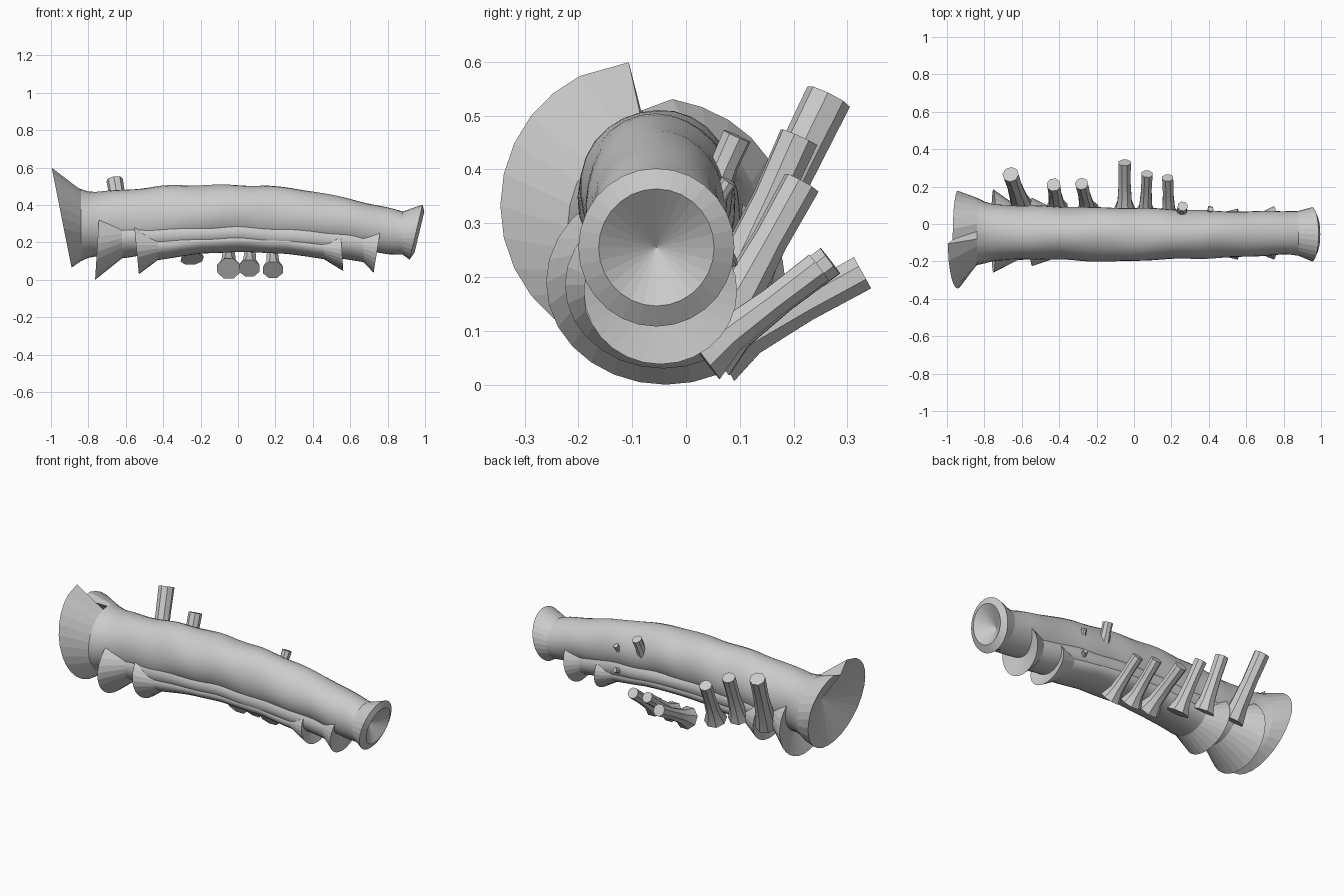
import bpy, bmesh, math
from mathutils import Vector

if "Cube" in bpy.data.objects:
    bpy.data.objects.remove(bpy.data.objects["Cube"])

N = 28
grey = bpy.data.materials.new("light_grey")
grey.diffuse_color = (0.6, 0.6, 0.6, 1)
grey.use_nodes = True
grey.node_tree.nodes["Principled BSDF"].inputs["Base Color"].default_value = grey.diffuse_color


def finish(bm, name, angle, flat=()):
    bmesh.ops.recalc_face_normals(bm, faces=bm.faces[:])
    bm.faces.index_update()
    flat_ids = [f.index for f in flat]
    me = bpy.data.meshes.new(name)
    bm.to_mesh(me)
    bm.free()
    ob = bpy.data.objects.new(name, me)
    bpy.context.collection.objects.link(ob)
    me.materials.append(grey)
    bpy.ops.object.select_all(action='DESELECT')
    ob.select_set(True)
    bpy.context.view_layer.objects.active = ob
    bpy.ops.object.shade_smooth_by_angle(angle=math.radians(angle))
    for i in flat_ids:
        me.polygons[i].use_smooth = False
    return ob


def interp(st, x):
    # blend between neighbouring stations
    for a, b in zip(st, st[1:]):
        if x <= b[0]:
            t = (x - a[0]) / (b[0] - a[0])
            return [p + (q - p) * t for p, q in zip(a[1:], b[1:])]
    return st[-1][1:]


def tube(name, stations, left, right, wobble=0.004, notch=False):
    """stations: x, z_low, z_high, y_low, y_high
    left / right: the same plus tilt, lip scale, lip inset, cone depth"""
    bm = bmesh.new()
    flat = []

    def ring(x, z0, z1, y0, y1, tilt=0, scale=1, amp=0, cut=False):
        vs = []
        for i in range(N):
            a = 2 * math.pi * i / N
            h, lean = (z1 - z0) / 2, tilt
            if cut and i == 8:
                a = math.radians(95)       # pointed peak of the rim
            if cut and 0 < i < 8:          # lower lobe behind the peak
                h *= 0.66 if i == 7 else 0.76
                lean *= 0.5
            c, s = math.cos(a), math.sin(a)
            k = scale + amp / 0.15 * (math.sin(9 * x + 3 * a) + math.sin(21 * x - 2 * a)) * 0.6
            vs.append(bm.verts.new((x + lean * s * scale, (y0 + y1) / 2 + c * k * (y1 - y0) / 2,
                                    (z0 + z1) / 2 + s * k * h)))
        return vs

    def join(a, b):
        out = []
        for i in range(N):
            j = (i + 1) % N
            out.append(bm.faces.new((a[i], a[j], b[j], b[i])))
        return out

    def cap(outer, end, sign):
        x, z0, z1, y0, y1, tilt, lip, inset, depth = end
        if lip < 1:
            inner = ring(x + sign * inset, z0, z1, y0, y1, tilt, lip)
            flat.extend(join(outer, inner))
            outer = inner
        tip = bm.verts.new((x + sign * depth, (y0 + y1) / 2, (z0 + z1) / 2))
        for i in range(N):
            flat.append(bm.faces.new((outer[i], outer[(i + 1) % N], tip)))

    first = ring(*left[:6], cut=notch)
    cap(first, left, 1)
    prev = first
    xa, xb = stations[0][0], stations[-1][0]
    steps = int((xb - xa) / 0.04)
    for k in range(steps + 1):
        x = xa + (xb - xa) * k / steps
        cur = ring(x, *interp(stations, x), amp=wobble if 0 < k < steps else 0)
        faces = join(prev, cur)
        if k == 0:
            flat.extend(faces)
        prev = cur
    last = ring(*right[:6])
    flat.extend(join(prev, last))
    cap(last, right, -1)
    return finish(bm, name, 35, flat)


# Main arched tube with flared ends
tube("main_tube",
     [(-0.84, 0.10, 0.485, -0.22, 0.14), (-0.78, 0.125, 0.472, -0.2, 0.11),
      (-0.6, 0.14, 0.483, -0.19, 0.098), (-0.4, 0.17, 0.5, -0.192, 0.093),
      (-0.1, 0.2, 0.51, -0.2, 0.09), (0.15, 0.2, 0.505, -0.192, 0.08),
      (0.4, 0.19, 0.472, -0.183, 0.072), (0.6, 0.17, 0.434, -0.173, 0.068),
      (0.8, 0.14, 0.387, -0.165, 0.068), (0.88, 0.135, 0.365, -0.17, 0.07)],
     (-0.943, 0.065, 0.60, -0.345, 0.178, -0.053, 1, 0, 0.1),
     (0.952, 0.108, 0.402, -0.2, 0.09, 0.035, 0.74, -0.018, 0.05), notch=True)

# Middle sleeve showing below the main tube
tube("middle_tube",
     [(-0.62, 0.115, 0.33, -0.192, 0.092), (-0.4, 0.145, 0.34, -0.19, 0.088),
      (0, 0.165, 0.335, -0.186, 0.08), (0.4, 0.14, 0.32, -0.176, 0.07),
      (0.67, 0.095, 0.28, -0.158, 0.058)],
     (-0.752, 0.0, 0.38, -0.26, 0.185, 0.012, 1, 0, 0.06),
     (0.747, 0.038, 0.31, -0.19, 0.095, 0.022, 1, 0, 0.03), 0.003)

# Lowest, shortest sleeve
tube("lower_tube",
     [(-0.43, 0.105, 0.265, -0.186, 0.082), (-0.2, 0.14, 0.27, -0.182, 0.078),
      (0, 0.15, 0.27, -0.179, 0.073), (0.25, 0.14, 0.265, -0.174, 0.068),
      (0.46, 0.11, 0.24, -0.168, 0.058)],
     (-0.545, 0.03, 0.34, -0.225, 0.14, -0.015, 1, 0, 0.05),
     (0.555, 0.047, 0.28, -0.19, 0.082, -0.008, 1, 0, 0.03), 0.003)


def peg(name, base, tip, r_base, r_tip):
    # eight sided stub with a splayed foot
    bm = bmesh.new()
    base, tip = Vector(base), Vector(tip)
    d = tip - base
    q = d.to_track_quat('Z', 'X')
    rings = []
    for t, r in ((0, r_base), (0.22, r_tip * 1.15), (0.6, r_tip * 0.95), (1, r_tip)):
        rings.append([bm.verts.new(base + d * t + q @ Vector(
            (r * math.cos(i * math.pi / 4 + 0.39), r * math.sin(i * math.pi / 4 + 0.39), 0)))
            for i in range(8)])
    for a, b in zip(rings, rings[1:]):
        for i in range(8):
            bm.faces.new((a[i], a[(i + 1) % 8], b[(i + 1) % 8], b[i]))
    bm.faces.new(rings[0])
    bm.faces.new(rings[-1])
    finish(bm, name, 20)


# Row of stubs along the back
pegs = [((-0.60, 0.09, 0.18), (-0.66, 0.265, 0.535), 0.065, 0.044),
        ((-0.41, 0.08, 0.17), (-0.43, 0.21, 0.46), 0.062, 0.038),
        ((-0.245, 0.068, 0.11), (-0.28, 0.215, 0.375), 0.064, 0.036),
        ((-0.05, 0.06, 0.06), (-0.05, 0.328, 0.208), 0.066, 0.036),
        ((0.06, 0.047, 0.062), (0.07, 0.268, 0.23), 0.06, 0.032),
        ((0.187, 0.03, 0.053), (0.18, 0.247, 0.218), 0.058, 0.032),
        ((0.25, 0.04, 0.34), (0.26, 0.095, 0.462), 0.032, 0.028),
        ((0.40, 0.05, 0.33), (0.41, 0.08, 0.378), 0.02, 0.015),
        ((0.40, 0.05, 0.22), (0.41, 0.09, 0.235), 0.02, 0.015)]
for i, p in enumerate(pegs):
    peg("back_stub_%d" % (i + 1), *p)
